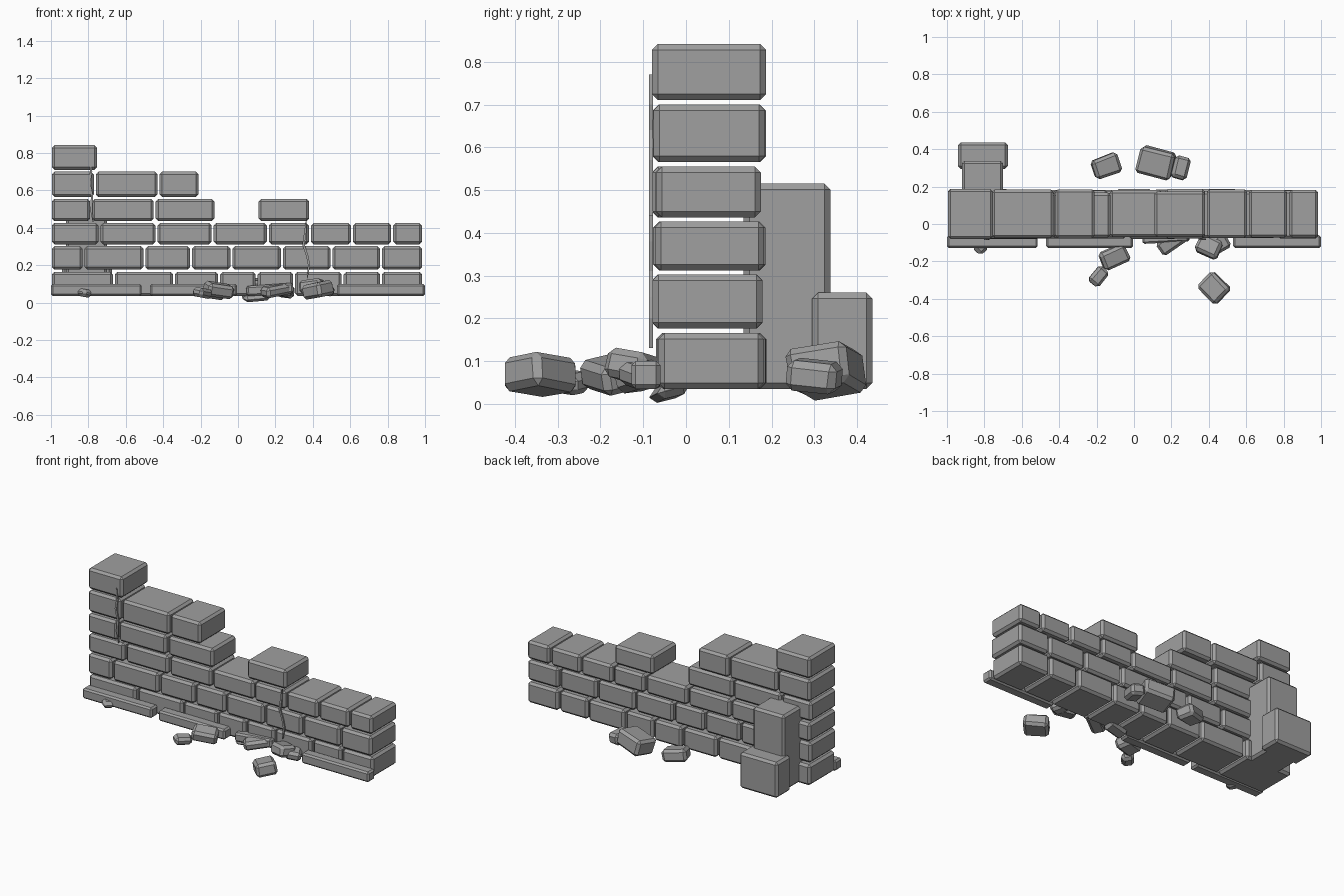
import bpy, bmesh, random
from math import radians
from mathutils import Euler, Vector

random.seed(4)
cube = bpy.data.objects.get("Cube")
if cube:
    bpy.data.objects.remove(cube, do_unlink=True)

stone = bpy.data.materials.new("grey stone")
stone.use_nodes = True
stone.diffuse_color = (0.35, 0.35, 0.35, 1)
stone.node_tree.nodes["Principled BSDF"].inputs["Base Color"].default_value = stone.diffuse_color


def finish(name, bm):
    mesh = bpy.data.meshes.new(name)
    bmesh.ops.recalc_face_normals(bm, faces=bm.faces)
    bm.to_mesh(mesh)
    bm.free()
    mesh.materials.append(stone)
    obj = bpy.data.objects.new(name, mesh)
    bpy.context.collection.objects.link(obj)
    return obj


def block(name, centre, size, tilt=(0, 0, 0), chamfer=0.014, wobble=0):
    """Chamfered stone, optionally tilted and roughened."""
    bm = bmesh.new()
    bmesh.ops.create_cube(bm, size=1)
    for v in bm.verts:
        v.co = Vector(c * s * (1 - random.uniform(0, wobble)) for c, s in zip(v.co, size))
    bmesh.ops.bevel(bm, geom=bm.edges[:], offset=chamfer, segments=1, affect='EDGES')
    obj = finish(name, bm)
    obj.location = centre
    obj.rotation_euler = Euler([radians(a) for a in tilt])
    return obj


def box(name, x, y, z, chamfer=0.014):
    spans = (x, y, z)
    return block(name, [(a + b) / 2 for a, b in spans], [b - a for a, b in spans], chamfer=chamfer)


# Wall courses: bottom, top, front, back, joint positions
courses = [
    (0.035, 0.165, -0.07, 0.188, [-1, -.663, -.342, -.10, .10, .30, .56, .765, .99]),
    (0.176, 0.302, -0.08, 0.180, [-1, -.825, -.50, -.25, -.035, .235, .50, .765, .99]),
    (0.312, 0.426, -0.077, 0.187, [-1, -.74, -.435, -.135, .16, .385, .61, .825, .99]),
    (0.436, 0.555, -0.08, 0.175, [-1, -.785, -.445, -.12]),
    (0.565, 0.700, -0.078, 0.187, [-1, -.765, -.425, -.205]),
    (0.710, 0.842, -0.08, 0.187, [-1, -.748]),
]
for row, (low, high, front, back, joints) in enumerate(courses):
    for i, (a, b) in enumerate(zip(joints, joints[1:])):
        shift = random.uniform(0, 0.008) if i else 0
        box(f"wall_block_{row}_{i}", (a + 0.005, b - 0.006),
            (front + shift, back - shift), (low, high))
box("loose_top_block", (0.11, 0.38), (-0.07, 0.175), (0.436, 0.555))

# Plinth slabs along the front
for i, (a, b) in enumerate([(-1, -.515), (-.47, -.005), (.53, 1)]):
    box(f"plinth_slab_{i}", (a, b), (-0.128, -0.06), (0.035, 0.10), 0.01)
block("broken_plinth_slab", (0.17, -0.07, 0.07), (0.25, 0.06, 0.055), (0, -4, 3), 0.01)

# Stepped buttress at the back
box("buttress_tall", (-.92, -.70), (0.135, 0.338), (0.035, 0.515))
box("buttress_low", (-.94, -.675), (0.295, 0.436), (0.035, 0.26))

# Fallen rubble: centre, size, tilt
rubble = [
    ((-.147, .31, .062), (.155, .115, .08), (6, 8, 20)),
    ((.12, .33, .078), (.20, .155, .11), (10, -8, -15)),
    ((.25, .30, .065), (.09, .125, .075), (-5, 6, -15)),
    ((-.105, -.175, .068), (.16, .105, .075), (12, 8, 25)),
    ((-.19, -.28, .052), (.075, .11, .055), (-6, 8, -40)),
    ((.425, -.34, .067), (.15, .13, .085), (8, -8, -45)),
    ((.40, -.12, .085), (.14, .11, .075), (-10, -8, -25)),
    ((.46, -.10, .07), (.10, .10, .06), (8, 10, 30)),
    ((.20, -.095, .065), (.16, .09, .06), (6, -9, 35)),
    ((.10, -.04, .028), (.15, .08, .035), (14, -5, 10)),
    ((-.82, -.125, .052), (.07, .07, .045), (8, 6, 45)),
]
for i, (centre, size, tilt) in enumerate(rubble):
    block(f"rubble_{i}", centre, size, tilt, 0.016, 0.12)


# Raised crack strips on the front face
def crack(name, path, y):
    bm = bmesh.new()
    sides = []
    for i, (x, z) in enumerate(path):
        half = 0.002 if i in (0, len(path) - 1) else 0.006
        sides.append([bm.verts.new((x + d, y, z)) for d in (-half, half)])
    for (a, b), (c, d) in zip(sides, sides[1:]):
        bm.faces.new((a, b, d, c))
    out = bmesh.ops.extrude_face_region(bm, geom=bm.faces[:])
    for v in out["geom"]:
        if isinstance(v, bmesh.types.BMVert):
            v.co.y += 0.009
    finish(name, bm)


crack("crack_tall_end", [(-.79, .77), (-.785, .70), (-.795, .64), (-.78, .57),
                         (-.785, .50), (-.775, .43)], -0.086)
crack("crack_middle", [(.365, .44), (.36, .38), (.35, .31), (.37, .25),
                       (.38, .20), (.37, .13)], -0.086)
